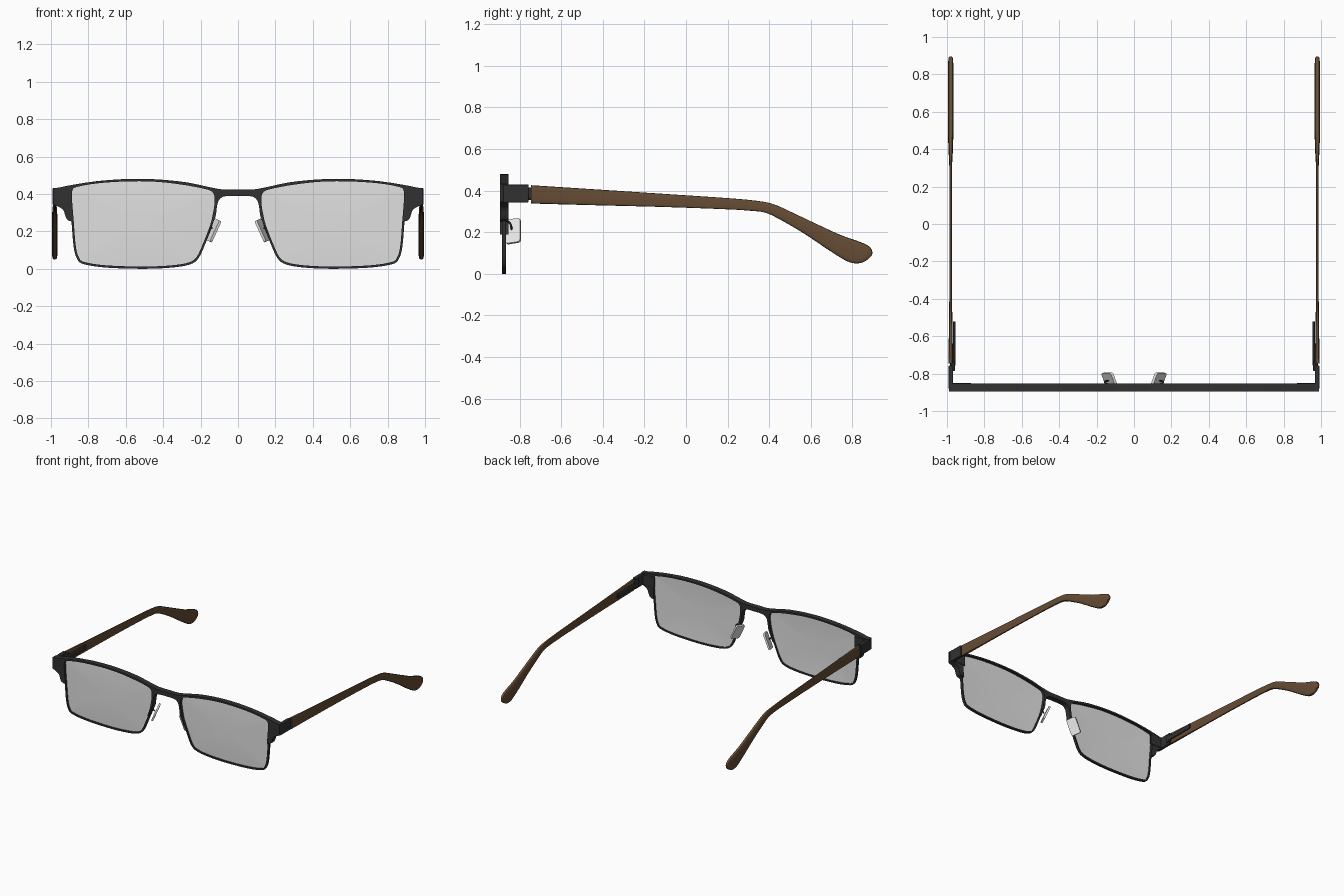
import bpy, bmesh, math
from mathutils import Vector, Matrix

if "Cube" in bpy.data.objects:
    bpy.data.objects.remove(bpy.data.objects["Cube"])


def material(name, rgb):
    m = bpy.data.materials.new(name)
    m.use_nodes = True
    m.diffuse_color = (*rgb, 1)
    bsdf = m.node_tree.nodes["Principled BSDF"]
    bsdf.inputs["Base Color"].default_value = (*rgb, 1)
    bsdf.inputs["Roughness"].default_value = 0.5
    return m


FRAME = material("charcoal frame", (0.031, 0.031, 0.031))
BROWN = material("brown temple", (0.13, 0.073, 0.035))
GLASS = material("pale grey lens", (0.75, 0.75, 0.75))
PAD = material("white nose pad", (0.8, 0.8, 0.8))


def spline(points, steps=4, closed=False):
    """Smooth path through points of any dimension."""
    n, out = len(points), []
    for i in range(n if closed else n - 1):
        ids = [i - 1, i, i + 1, i + 2]
        ids = [k % n if closed else min(max(k, 0), n - 1) for k in ids]
        a, b, c, d = (points[k] for k in ids)
        for s in range(steps):
            t = s / steps
            out.append(tuple(
                q + t / 2 * (r - p + t * (2 * p - 5 * q + 4 * r - u + t * (3 * (q - r) + u - p)))
                for p, q, r, u in zip(a, b, c, d)))
    return out if closed else out + [tuple(points[-1])]


def finish(name, bm, mat, mirror=True):
    bmesh.ops.recalc_face_normals(bm, faces=bm.faces)
    mesh = bpy.data.meshes.new(name)
    bm.to_mesh(mesh)
    bm.free()
    mesh.materials.append(mat)
    ob = bpy.data.objects.new(name, mesh)
    bpy.context.collection.objects.link(ob)
    bpy.ops.object.select_all(action="DESELECT")
    ob.select_set(True)
    bpy.context.view_layer.objects.active = ob
    bpy.ops.object.shade_smooth_by_angle(angle=math.radians(35))
    if mirror:
        ob.modifiers.new("Mirror", "MIRROR")
    return ob


def loft(rings, closed=False):
    """Skin rings of points; cap the ends unless the loft closes on itself."""
    bm = bmesh.new()
    rows = [[bm.verts.new(p) for p in ring] for ring in rings]
    pairs = list(zip(rows, rows[1:])) + ([(rows[-1], rows[0])] if closed else [])
    for a, b in pairs:
        for i in range(len(a)):
            j = (i + 1) % len(a)
            bm.faces.new((a[i], a[j], b[j], b[i]))
    if not closed:
        bm.faces.new(rows[0])
        bm.faces.new(rows[-1])
    return bm


def block(name, lo, hi, mat, bevel=0.004):
    bm = bmesh.new()
    bmesh.ops.create_cube(bm, size=1)
    lo, hi = Vector(lo), Vector(hi)
    for v in bm.verts:
        v.co = (lo + hi) / 2 + v.co * (hi - lo)
    ob = finish(name, bm, mat)
    bev = ob.modifiers.new("Bevel", "BEVEL")
    bev.width, bev.segments = bevel, 2


# Lens outline (x, z), clockwise from the nose side
lens_keys = [(.15, .23), (.133, .3), (.125, .36), (.132, .405), (.17, .425), (.3, .45),
             (.45, .466), (.6, .467), (.75, .457), (.86, .438), (.885, .42), (.888, .38),
             (.878, .25), (.867, .12), (.85, .06), (.82, .036), (.7, .018), (.5, .012),
             (.35, .019), (.26, .035), (.22, .065), (.185, .14)]
outline = spline(lens_keys, closed=True)

# Lens: gently domed sheet
bm = bmesh.new()
centre = (.51, .24)
rows = []
for s in (1, .8, .6, .4, .2):
    rows.append([bm.verts.new((centre[0] + s * (x - centre[0]),
                               -.874 - .006 * (1 - s * s),
                               centre[1] + s * (z - centre[1]))) for x, z in outline])
for a, b in zip(rows, rows[1:]):
    for i in range(len(a)):
        bm.faces.new((a[i - 1], a[i], b[i], b[i - 1]))
bm.faces.new(rows[-1])
finish("lenses", bm, GLASS)

# Thin rim around each lens
rings = []
for i, (x, z) in enumerate(outline):
    p, q = Vector(outline[i - 1]), Vector(outline[(i + 1) % len(outline)])
    d = (q - p).normalized()
    ox, oz = x - d.y * .012, z + d.x * .012
    rings.append([(x, -.884, z), (ox, -.884, oz), (ox, -.866, oz), (x, -.866, z)])
finish("lens_rims", loft(rings, closed=True), FRAME)

# Brow bar with bridge: one outline, mirrored and extruded
top = spline([(0, .424), (.08, .424), (.15, .436), (.28, .463), (.45, .479),
              (.62, .479), (.78, .465), (.9, .446), (.96, .434), (.99, .432)])
outer = spline([(.99, .345), (.965, .335), (.935, .315), (.922, .28), (.912, .262), (.897, .255)])
nose = spline([(.143, .225), (.12, .28), (.113, .33), (.103, .365), (.08, .385), (.04, .39), (0, .39)])
half = top + outer + outline[:49][::-1] + [(.165, .19), (.153, .195)] + nose
full = half + [(-x, z) for x, z in half[-2:0:-1]]
bm = bmesh.new()
face = bm.faces.new([bm.verts.new((x, -.895, z)) for x, z in full])
ext = bmesh.ops.extrude_face_region(bm, geom=[face])
bmesh.ops.translate(bm, vec=(0, .042, 0), verts=[v for v in ext["geom"] if isinstance(v, bmesh.types.BMVert)])
bmesh.ops.triangulate(bm, faces=[f for f in bm.faces if len(f.verts) > 4])
finish("brow_bar", bm, FRAME, mirror=False)

# End pieces and hinges
block("end_pieces", (.968, -.88, .343), (.992, -.757, .43), FRAME)
block("corner_pads", (.87, -.858, .345), (.975, -.85, .425), FRAME, .003)
block("hinge_knuckles", (.957, -.785, .355), (.973, -.735, .415), FRAME)
block("hinge_plates", (.955, -.76, .362), (.968, -.52, .398), FRAME)
block("hinge_links", (.966, -.77, .36), (.984, -.735, .41), FRAME)

# Temples: upper edge (y, z), lower edge (y, z), half thickness
stations = spline([(-.745, .426, -.745, .338, .013), (-.45, .407, -.45, .33, .008),
                   (-.1, .384, -.1, .321, .007), (.2, .364, .2, .31, .007),
                   (.34, .351, .31, .303, .008), (.42, .335, .38, .294, .012),
                   (.5, .3, .45, .262, .014), (.62, .243, .57, .192, .015),
                   (.74, .188, .68, .118, .015), (.84, .152, .76, .068, .015),
                   (.88, .132, .8, .052, .014), (.895, .11, .84, .052, .012),
                   (.894, .088, .87, .066, .008)])
rings = []
for yu, zu, yl, zl, w in stations:
    up, low = Vector((0, yu, zu)), Vector((0, yl, zl))
    mid, arm = (up + low) / 2, (up - low) / 2
    ring = []
    for k in range(16):
        a = math.tau * k / 16
        c, s = math.cos(a), math.sin(a)
        # squarish oval section
        cx = math.copysign(abs(c) ** .5, c)
        sz = math.copysign(abs(s) ** .5, s)
        ring.append(mid + arm * sz + Vector((.98 + w * cx, 0, 0)))
    rings.append(ring)
finish("temples", loft(rings), BROWN)

# Nose pads: rounded tilted plates
along = Vector((.05, 0, -.11)).normalized()
across = Vector((.03, .07, 0))
across = (across - along * across.dot(along)).normalized()
normal = along.cross(across)
basis = Matrix((across, along, normal)).transposed().to_4x4()
bm = bmesh.new()
bmesh.ops.create_cube(bm, size=1)
bmesh.ops.scale(bm, vec=(.075, .125, .014), verts=bm.verts)
corners = [e for e in bm.edges if abs((e.verts[0].co - e.verts[1].co).z) > .01]
bmesh.ops.bevel(bm, geom=corners, offset=.012, segments=4, profile=.5, affect="EDGES")
bmesh.ops.transform(bm, matrix=Matrix.Translation((.132, -.831, .205)) @ basis, verts=bm.verts)
finish("nose_pads", bm, PAD)

# Wire arms holding the pads
curve = bpy.data.curves.new("pad_arms", "CURVE")
curve.dimensions = "3D"
curve.bevel_depth, curve.bevel_resolution = .005, 2
path = spline([(.135, -.86, .245), (.15, -.852, .25), (.156, -.842, .235), (.138, -.838, .215)])
line = curve.splines.new("POLY")
line.points.add(len(path) - 1)
for pt, co in zip(line.points, path):
    pt.co = (*co, 1)
curve.materials.append(FRAME)
arms = bpy.data.objects.new("pad_arms", curve)
bpy.context.collection.objects.link(arms)
arms.modifiers.new("Mirror", "MIRROR")
